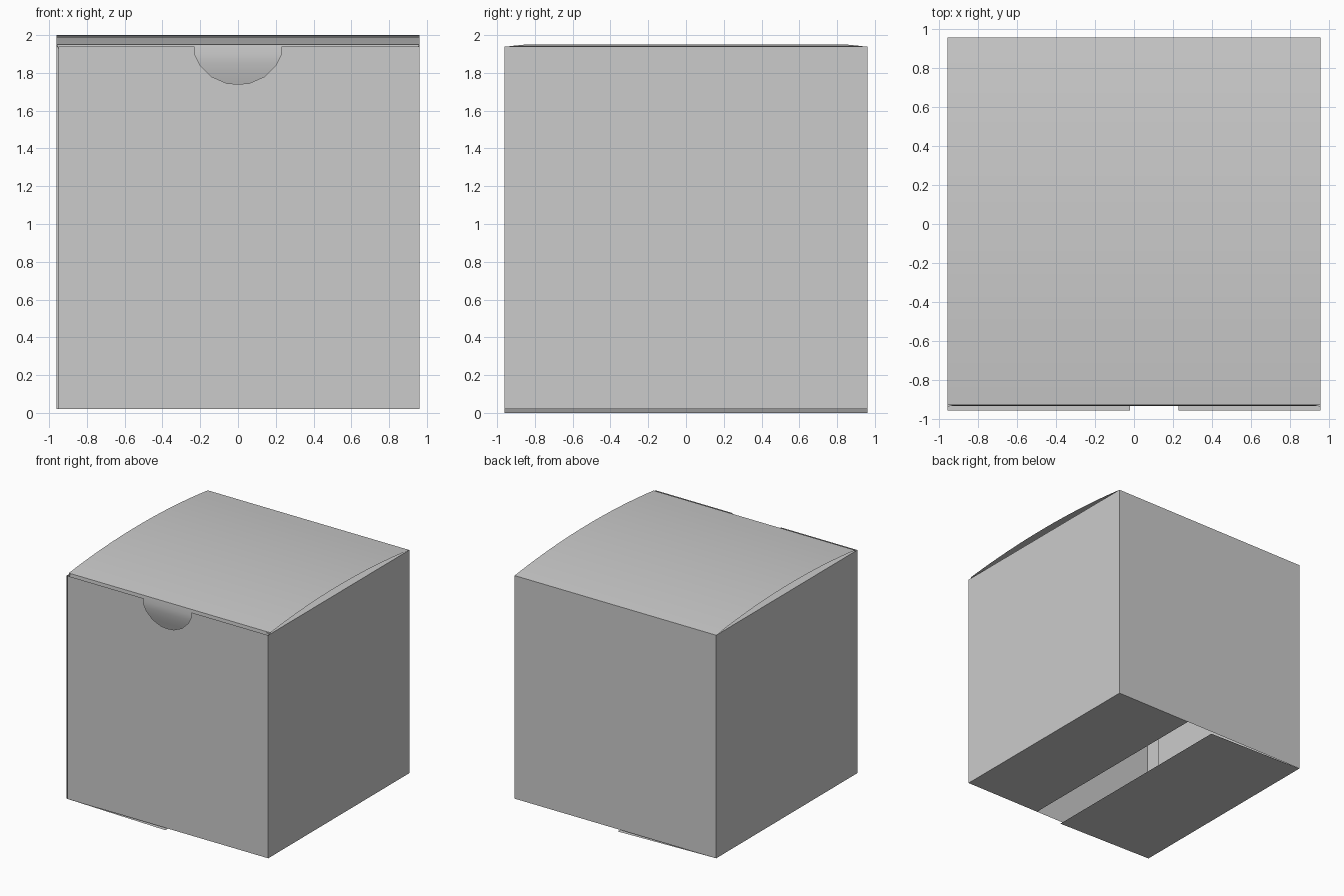
import bpy, bmesh
from mathutils import Vector

if "Cube" in bpy.data.objects:
    bpy.data.objects.remove(bpy.data.objects["Cube"])

W = 0.96            # half width of the carton
Z0, Z1 = 0.02, 1.94  # lower and upper fold lines


def sheet(name, pts, facing):
    """Single flat panel of card, its normal turned toward 'facing'."""
    bm = bmesh.new()
    f = bm.faces.new([bm.verts.new(p) for p in pts])
    f.normal_update()
    if f.normal.dot(Vector(facing)) < 0:
        f.normal_flip()
    me = bpy.data.meshes.new(name)
    bm.to_mesh(me)
    bm.free()
    ob = bpy.data.objects.new(name, me)
    bpy.context.collection.objects.link(ob)
    return ob


def bent(name, profile, facing):
    """Card strip swept across x; profile rows are (half width, y, z)."""
    bm = bmesh.new()
    rows = [[bm.verts.new((s * w, y, z)) for s in (-1, 1)] for w, y, z in profile]
    for a, b in zip(rows, rows[1:]):
        f = bm.faces.new((a[0], a[1], b[1], b[0]))
        f.normal_update()
        if f.normal.dot(Vector(facing)) < 0:
            f.normal_flip()
        f.smooth = True
    me = bpy.data.meshes.new(name)
    bm.to_mesh(me)
    bm.free()
    ob = bpy.data.objects.new(name, me)
    bpy.context.collection.objects.link(ob)
    return ob


# Front panel with thumb notch
half = [(0.23, Z1), (0.23, 1.90), (0.20, 1.84), (0.14, 1.78), (0.06, 1.745)]
notch = half + [(0, 1.74)] + [(-x, z) for x, z in reversed(half)]
outline = [(-0.95, Z0), (W, Z0), (W, Z1)] + notch + [(-0.95, Z1)]
sheet("front_panel", [(x, -W, z) for x, z in outline], (0, -1, 0))

# Back panel and side panels
sheet("back_panel", [(-W, W, Z0), (W, W, Z0), (W, W, Z1), (-W, W, Z1)], (0, 1, 0))
for s, side in ((-1, "left"), (1, "right")):
    x = s * W
    sheet(side + "_panel", [(x, -W, Z0), (x, W, Z0), (x, W, Z1), (x, -W, Z1)], (s, 0, 0))
    # Dust flap folded in under the lid
    sheet(side + "_dust_flap", [(x, -0.94, Z1), (x, 0.94, Z1), (s * 0.88, 0.92, 1.943),
                                (s * 0.3, 0.85, 1.95), (s * 0.3, -0.85, 1.95),
                                (s * 0.88, -0.92, 1.943)], (0, 0, 1))

# Glue tab of the front panel, inside the left wall
sheet("glue_tab", [(-0.95, -W, Z0), (-0.95, -0.82, 0.19), (-0.95, -0.82, 1.77),
                   (-0.95, -W, Z1)], (-1, 0, 0))

# Bowed lid, hinged at the back
N = 16
lid = []
for i in range(N + 1):
    t = i / N
    lid.append((W, 0.96 - 1.89 * t, 1.94 + 0.01 * t + 0.22 * t * (1 - t)))
bent("lid", lid, (0, 0, 1))

# Tuck flap curving down behind the front panel
bent("tuck_flap", [(W, -0.93, 1.95), (0.94, -0.935, 1.90), (0.93, -0.93, 1.85),
                   (0.92, -0.92, 1.80), (0.89, -0.905, 1.75), (0.83, -0.89, 1.70)], (0, -1, 0))

# Bottom flaps, leaving an open slot off centre; the left one sags
sheet("bottom_flap_right", [(W, -W, Z0), (W, W, Z0), (0.23, W, Z0), (0.23, -W, Z0)], (0, 0, -1))
sheet("bottom_flap_left", [(-W, -W, Z0), (-W, W, Z0), (-0.02, W, 0), (-0.02, -W, 0)], (0, 0, -1))
